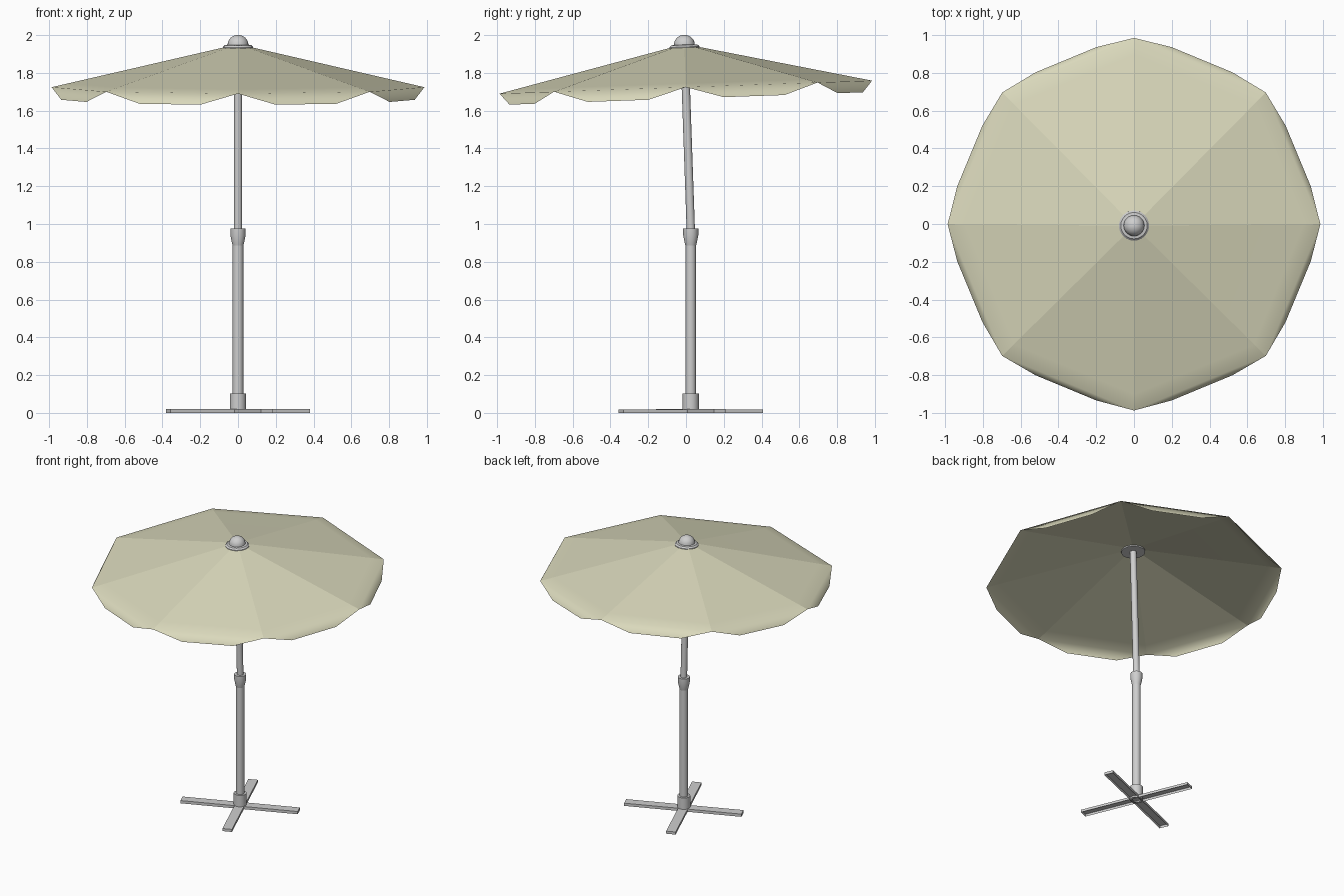
import bpy, bmesh, math
from mathutils import Matrix, Vector

if "Cube" in bpy.data.objects:
    bpy.data.objects.remove(bpy.data.objects["Cube"])


def material(name, rgb):
    m = bpy.data.materials.new(name)
    m.diffuse_color = (*rgb, 1)
    m.use_nodes = True
    m.node_tree.nodes["Principled BSDF"].inputs["Base Color"].default_value = m.diffuse_color
    return m


FABRIC = material("cream fabric", (0.70, 0.69, 0.50))
METAL = material("light grey metal", (0.62, 0.62, 0.62))

CY = 0.025                                   # pole axis sits slightly behind centre
UPRIGHT = Matrix.Translation((0, CY, 0))
TILTED = Matrix.Translation((0, CY, 0.98)) @ Matrix.Rotation(math.radians(2.0), 4, 'X')


def finish(bm, name, mat, matrix, angle=None):
    me = bpy.data.meshes.new(name)
    bm.to_mesh(me)
    bm.free()
    ob = bpy.data.objects.new(name, me)
    bpy.context.collection.objects.link(ob)
    me.materials.append(mat)
    ob.matrix_world = matrix
    if angle:
        bpy.ops.object.select_all(action='DESELECT')
        ob.select_set(True)
        bpy.context.view_layer.objects.active = ob
        bpy.ops.object.shade_smooth_by_angle(angle=math.radians(angle))
    return ob


def lathe(name, profile, matrix, sides=24):
    """Spin an (r, z) profile about z."""
    bm = bmesh.new()
    vs = [bm.verts.new((r, 0, z)) for r, z in profile]
    es = [bm.edges.new(p) for p in zip(vs, vs[1:])]
    bmesh.ops.spin(bm, geom=vs + es, cent=(0, 0, 0), axis=(0, 0, 1),
                   angle=2 * math.pi, steps=sides)
    bmesh.ops.remove_doubles(bm, verts=bm.verts, dist=1e-5)
    bmesh.ops.recalc_face_normals(bm, faces=bm.faces)
    return finish(bm, name, METAL, matrix, 35)


# Cross base: two pressed channels, open underneath
for i in range(2):
    bm = bmesh.new()
    bmesh.ops.create_cube(bm, size=1)
    top = 0.020 - 0.001 * i
    bmesh.ops.transform(bm, verts=bm.verts, matrix=Matrix.Translation((0, 0, top / 2))
                        @ Matrix.Diagonal((0.80, 0.065, top, 1)))
    bm.normal_update()
    bottom = [f for f in bm.faces if f.normal.z < -0.5]
    bmesh.ops.inset_region(bm, faces=bottom, thickness=0.004)
    for v in bottom[0].verts:
        v.co.z = 0.016
    finish(bm, f"base_arm_{i + 1}", METAL,
           UPRIGHT @ Matrix.Rotation(math.radians(22.5 + 90 * i), 4, 'Z'))

# Socket, lower pole and flared clamp collar
lathe("base_socket", [(0.028, 0.004), (0.043, 0.004), (0.043, 0.103), (0.026, 0.103)], UPRIGHT)
lathe("lower_pole", [(0.028, 0.018), (0.028, 0.90)], UPRIGHT)
lathe("pole_collar", [(0.028, 0.885), (0.032, 0.90), (0.040, 0.94), (0.040, 0.976),
                      (0.020, 0.976)], UPRIGHT)

# Tilted upper pole and finial
lathe("upper_pole", [(0.022, -0.04), (0.022, 0.96)], TILTED)
dome = [(0.055 * math.cos(a), 0.970 + 0.052 * math.sin(a))
        for a in (math.radians(t) for t in range(0, 91, 15))]
lathe("finial", [(0, 0.945), (0.080, 0.945), (0.080, 0.958), (0.070, 0.968)] + dome, TILTED)

# Eight-panel canopy with hanging flaps
bm = bmesh.new()


def polar(r, deg, z):
    a = math.radians(deg)
    return Vector((r * math.cos(a), r * math.sin(a), z))


RINGS = [(0.04, 0.964), (0.90, 0.765), (0.987, 0.745)]
for k in range(8):
    a, b = 45 * k, 45 * (k + 1)
    left = [bm.verts.new(polar(r, a, z)) for r, z in RINGS]
    right = [bm.verts.new(polar(r, b, z)) for r, z in RINGS]
    for j in range(2):
        bm.faces.new((left[j], left[j + 1], right[j + 1], right[j]))
    flap = [bm.verts.new(polar(0.957, a + d, 0.685)) for d in (12, 33)]
    bm.faces.new((left[2], flap[0], flap[1], right[2]))
for f in bm.faces:
    f.smooth = True          # panels stay unwelded, so the rib seams stay crisp
finish(bm, "canopy", FABRIC, TILTED)
